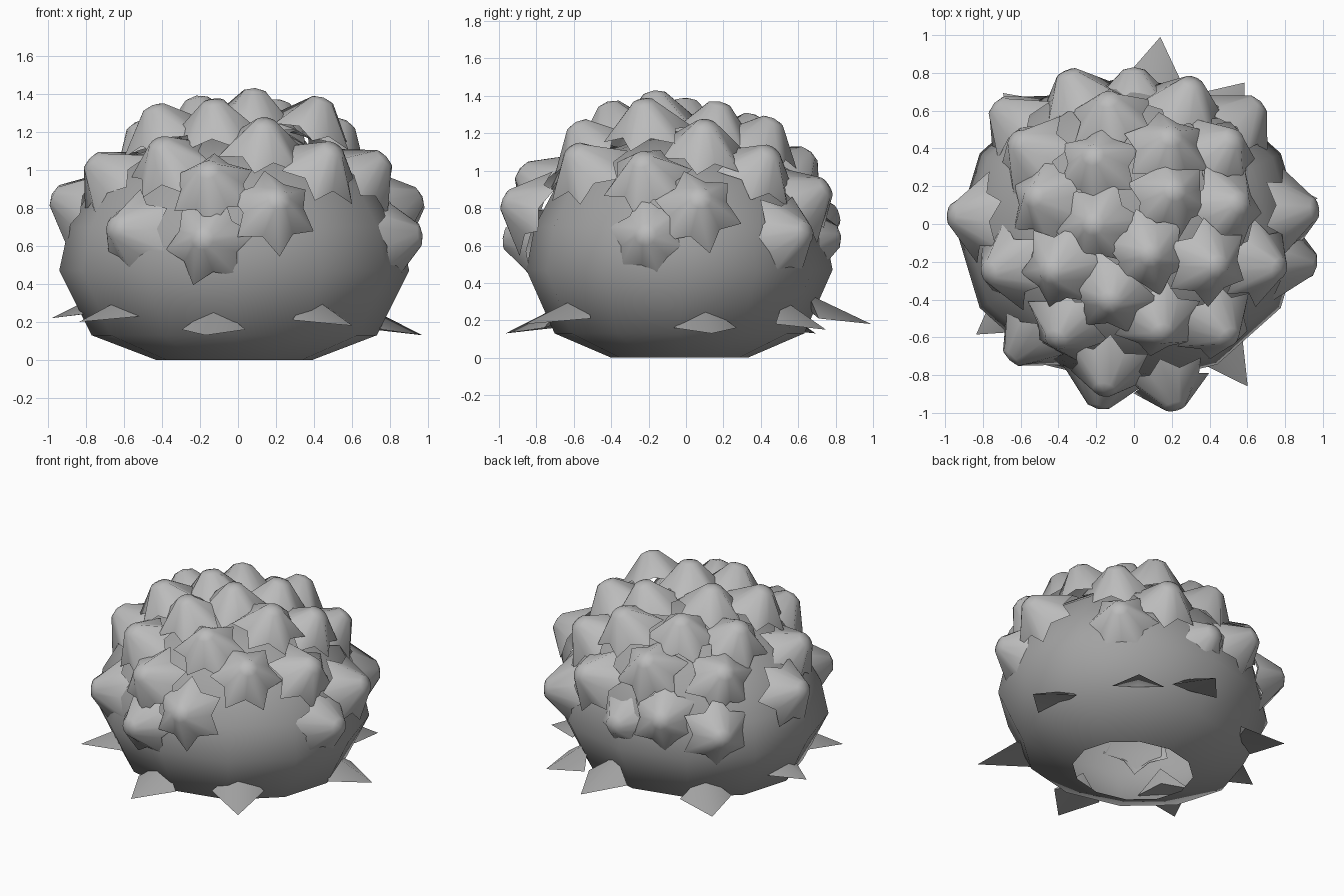
import bpy, math, random
from mathutils import Vector, Matrix

if "Cube" in bpy.data.objects:
    bpy.data.objects.remove(bpy.data.objects["Cube"])

random.seed(11)
SIDES = 12


def grey(name, v):
    m = bpy.data.materials.new(name)
    m.diffuse_color = (v, v, v, 1)
    m.use_nodes = True
    m.node_tree.nodes["Principled BSDF"].inputs["Base Color"].default_value = m.diffuse_color
    return m


BODY, CLUSTER, LEAF = grey("body_grey", .36), grey("cluster_grey", .5), grey("leaf_grey", .36)


def make(name, verts, faces, mat, angle=60):
    me = bpy.data.meshes.new(name)
    me.from_pydata(verts, [], faces)
    me.update()
    me.materials.append(mat)
    ob = bpy.data.objects.new(name, me)
    bpy.context.collection.objects.link(ob)
    bpy.ops.object.select_all(action='DESELECT')
    ob.select_set(True)
    bpy.context.view_layer.objects.active = ob
    bpy.ops.object.shade_smooth_by_angle(angle=math.radians(angle))
    return ob


def rings(levels, n):
    """Quads between stacked rings of n vertices."""
    return [(k * n + i, k * n + (i + 1) % n, (k + 1) * n + (i + 1) % n, (k + 1) * n + i)
            for k in range(levels - 1) for i in range(n)]


# Rounded bush body, open underneath
profile = [(.41, 0), (.75, .13), (.92, .47), (.87, .70), (.74, .92), (.52, 1.08), (.26, 1.16)]
verts = []
for r, z in profile:
    for i in range(SIDES):
        a = 2 * math.pi * i / SIDES
        verts.append((-.02 + r * math.cos(a), -.035 + .89 * r * math.sin(a), z))
faces = rings(len(profile), SIDES)
top = len(verts)
verts.append((-.02, -.035, 1.18))
faces += [(top - SIDES + i, top - SIDES + (i + 1) % SIDES, top) for i in range(SIDES)]
make("bush_body", verts, faces, BODY, 80)

# Six-pointed leaf clusters: apex position of each
apexes = [
    (.09, -.17, 1.43), (-.22, .0, 1.39), (-.13, -.42, 1.37), (.22, .18, 1.37),
    (.45, -.23, 1.38), (-.45, -.26, 1.34), (-.22, .37, 1.30), (-.54, .15, 1.25),
    (.20, .47, 1.28), (.57, .11, 1.26), (.15, -.59, 1.26), (.51, -.61, 1.12),
    (-.42, -.62, 1.15), (-.16, -.89, 1.01), (.22, -.98, .85), (-.63, .45, 1.06),
    (-.14, .67, 1.10), (.54, .46, 1.11), (-.36, .81, .77), (0, .83, .65),
    (.32, .76, .92), (.67, .65, .67), (-.74, .64, .67), (-.98, .05, .87),
    (-.78, -.26, 1.06), (.78, -.24, 1.07), (.97, .08, .86), (.97, -.22, .66),
    (-.66, -.72, .70), (-.19, -.98, .64)]
for n, p in enumerate(apexes):
    verts = [(0, 0, 0)]
    for i in range(SIDES):
        a = 2 * math.pi * i / SIDES
        verts.append((.06 * math.cos(a), .06 * math.sin(a), -.015))
    for i in range(SIDES):
        a = 2 * math.pi * i / SIDES
        r = random.uniform(.23, .25) if i % 2 == 0 else .165
        z = -.2 if i % 2 == 0 else -.165
        verts.append((r * math.cos(a), r * math.sin(a), z))
    faces = [(0, 1 + i, 1 + (i + 1) % SIDES) for i in range(SIDES)]
    faces += [(1 + i, 1 + SIDES + i, 1 + SIDES + (i + 1) % SIDES, 1 + (i + 1) % SIDES)
              for i in range(SIDES)]
    ob = make(f"leaf_cluster_{n + 1}", verts, faces, CLUSTER)
    normal = Vector(p) - Vector((0, -.04, .58))
    normal.z *= 1.5
    spin = Matrix.Rotation(random.uniform(0, math.pi / 3), 4, 'Z')
    ob.matrix_world = (Matrix.Translation(p)
                       @ normal.to_track_quat('Z', 'Y').to_matrix().to_4x4() @ spin)

# Pointed leaves around the foot: angle, tip radius, tip height
for n, (deg, tip, z) in enumerate([(-145, 1.02, .20), (-100, .98, .13), (-55, 1.05, .18),
                                   (8, .98, .13), (52, .95, .15), (82, 1.0, .18),
                                   (135, .98, .13), (178, .98, .22)]):
    verts = [(.66, 0, z + .16), (.74, .17, z + .03), (.68, 0, z + .06),
             (.74, -.17, z + .03), (tip, 0, z)]
    faces = [(0, 4, 1), (0, 3, 4), (1, 4, 2), (2, 4, 3), (0, 1, 2), (0, 2, 3)]
    ob = make(f"foot_leaf_{n + 1}", verts, faces, LEAF, 70)
    ob.rotation_euler.z = math.radians(deg)
